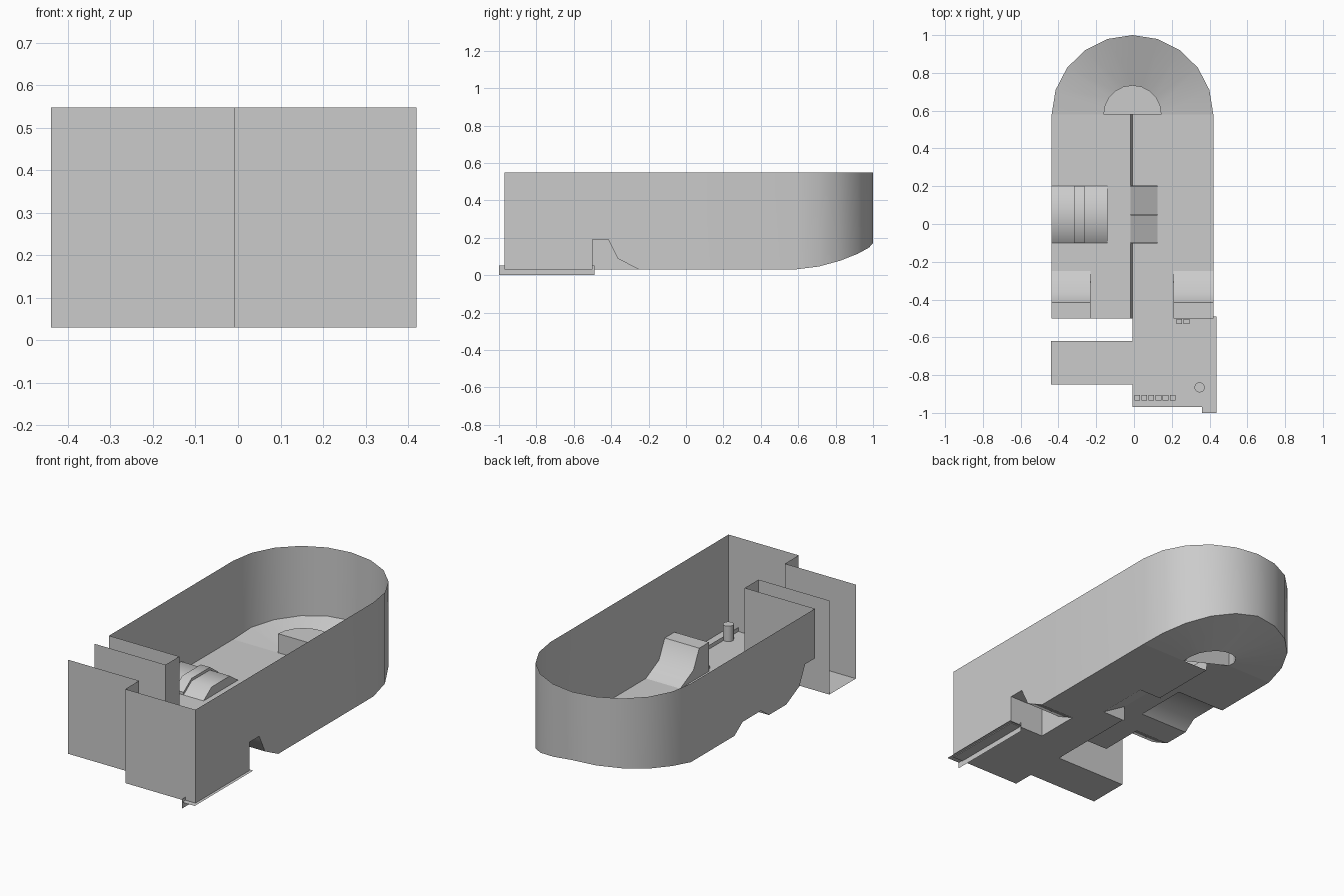
import bpy, bmesh, math

if "Cube" in bpy.data.objects:
    bpy.data.objects.remove(bpy.data.objects["Cube"])

FLOOR, TOP = 0.03, 0.548
HIGH = 0.115                      # level of the raised left lane
XL, XR, XM, SEAM = -0.436, 0.42, -0.008, -0.018
ARCH = [(-0.5, 0.19), (-0.415, 0.19), (-0.365, 0.088), (-0.25, FLOOR)]
HIGH_ARCH = [(y, z + HIGH - FLOOR) for y, z in ARCH]
HUMP = [(-0.1, HIGH), (-0.03, HIGH + 0.05), (0.13, HIGH + 0.05), (0.2, HIGH)]


def make(name, polys, dissolve=False, smooth=False):
    """Object from a list of polygons (each a list of points)."""
    bm = bmesh.new()
    for p in polys:
        bm.faces.new([bm.verts.new(v) for v in p])
    bmesh.ops.remove_doubles(bm, verts=bm.verts, dist=1e-4)
    if dissolve:
        bmesh.ops.dissolve_limit(bm, angle_limit=0.01, verts=bm.verts, edges=bm.edges)
    me = bpy.data.meshes.new(name)
    bm.to_mesh(me)
    bm.free()
    ob = bpy.data.objects.new(name, me)
    bpy.context.collection.objects.link(ob)
    if smooth:
        bpy.ops.object.select_all(action='DESELECT')
        ob.select_set(True)
        bpy.context.view_layer.objects.active = ob
        bpy.ops.object.shade_smooth_by_angle(angle=math.radians(38))
    return ob


def strip(profile, x0, x1):
    """Sheet following a (y, z) profile between two x positions."""
    return [[(x0, a[0], a[1]), (x1, a[0], a[1]), (x1, b[0], b[1]), (x0, b[0], b[1])]
            for a, b in zip(profile, profile[1:])]


def side(profile, x):
    return [[(x, y, z) for y, z in profile]]


def box(name, x0, x1, y0, y1, z0, z1):
    lo = [(x0, y0), (x1, y0), (x1, y1), (x0, y1)]
    polys = [[(x, y, z) for x, y in lo] for z in (z0, z1)]
    for a, b in zip(lo, lo[1:] + lo[:1]):
        polys.append([(*a, z0), (*b, z0), (*b, z1), (*a, z1)])
    return make(name, polys)


# ten-sided turn, climbing from the low lane to the high lane, banked outward
def arc(rx, ry, heights):
    return [(XM + rx * math.cos(math.pi * i / 10), 0.58 + ry * math.sin(math.pi * i / 10), z)
            for i, z in enumerate(heights)]


outer = arc(0.428, 0.42, [0.03, 0.046, 0.078, 0.115, 0.148, 0.172,
                          0.17, 0.163, 0.152, 0.138, HIGH])
inner = arc(0.154, 0.155, [FLOOR + (HIGH - FLOOR) * i / 10 for i in range(11)])

# outer wall, following the floor and ramps along its lower edge
path = [(-0.44, -0.85, FLOOR), (XM, -0.85, FLOOR), (XM, -0.97, FLOOR),
        (XR, -0.97, FLOOR), (XR, -0.5, FLOOR)]
path += [(XR, y, z) for y, z in ARCH] + outer
path += [(XL, y, z) for y, z in reversed(HUMP)]
path += [(XL, y, z) for y, z in reversed(HIGH_ARCH)]
path += [(-0.23, *HIGH_ARCH[0]), (-0.23, -0.5, HIGH), (XM, -0.5, HIGH),
         (XM, -0.5, FLOOR), (XM, -0.62, FLOOR), (-0.44, -0.62, FLOOR)]
make("outer_wall", [[a, b, (b[0], b[1], TOP), (a[0], a[1], TOP)]
                    for a, b in zip(path, path[1:]) if math.dist(a[:2], b[:2]) > 1e-4],
     smooth=True)


# flat floors, built as tiles with openings under the raised parts
def tiles(name, xs, ys, z, solid):
    polys = []
    for x0, x1 in zip(xs, xs[1:]):
        for y0, y1 in zip(ys, ys[1:]):
            if solid((x0 + x1) / 2, (y0 + y1) / 2):
                polys.append([(x0, y0, z), (x1, y0, z), (x1, y1, z), (x0, y1, z)])
    make(name, polys, True)


def low_solid(x, y):
    if y < -0.5:
        return x > XM or -0.85 < y < -0.62
    if x < XM or (y < -0.25 and x > 0.21):
        return False
    return not (-0.1 < y < 0.2 and x < 0.125)


tiles("low_lane", [-0.44, XM, 0.125, 0.21, XR],
      [-0.97, -0.85, -0.62, -0.5, -0.25, -0.1, 0.2, 0.58], FLOOR, low_solid)
tiles("high_lane", [XL, -0.23, -0.14, SEAM], [-0.5, -0.25, -0.1, 0.2, 0.58], HIGH,
      lambda x, y: not (y < -0.25 and x < -0.23) and not (-0.1 < y < 0.2 and x < -0.14))
make("banked_turn", [[inner[i], outer[i], outer[i + 1], inner[i + 1]] for i in range(10)],
     smooth=True)

# half-round block inside the turn
block = [[(x, y, 0.22) for x, y, z in inner]]
for a, b in zip(inner, inner[1:] + inner[:1]):
    block.append([a, b, (*b[:2], 0.22), (*a[:2], 0.22)])
make("half_round_block", block)

# wall between the two lanes
for n, (y0, y1) in enumerate(((-0.5, -0.1), (0.2, 0.58))):
    make(f"lane_divider_{n}", strip([(y0, HIGH), (y1, HIGH)], -0.024, SEAM)
         + [[(SEAM, y0, HIGH), (SEAM, y1, HIGH), (XM, y1, FLOOR), (XM, y0, FLOOR)]])

# slope joining the lanes, with end walls and a thin rib
make("lane_slope", [[(SEAM, -0.1, HIGH), (SEAM, 0.2, HIGH), (0.125, 0.2, FLOOR), (0.125, -0.1, FLOOR)]]
     + [[(SEAM, y, HIGH), (0.125, y, FLOOR), (SEAM, y, FLOOR)] for y in (-0.1, 0.2)])
for n, y in enumerate((-0.1, 0.05, 0.2)):
    make(f"slope_rib_{n}", [[(SEAM, y - 0.004, HIGH + 0.01), (0.125, y - 0.004, FLOOR + 0.01),
                             (0.125, y + 0.004, FLOOR + 0.01), (SEAM, y + 0.004, HIGH + 0.01)]])

# corner ramps beside the front
make("left_ramp", strip(HIGH_ARCH, XL, -0.23) + side(HIGH_ARCH + [(-0.5, HIGH)], -0.23),
     smooth=True)
foot = [(-0.5, FLOOR)]
make("right_ramp", strip(foot + ARCH, 0.21, XR) + side(ARCH + foot, 0.21), smooth=True)

# side hump with a raised strap
make("side_hump", strip(HUMP, XL, -0.14) + side(HUMP, -0.14), smooth=True)
strap = [(y, z + 0.015) for y, z in HUMP]
make("hump_strap", strip([HUMP[0]] + strap + [HUMP[-1]], -0.318, -0.262)
     + [[(x, *p), (x, *q), (x, *s), (x, *r)] for x in (-0.318, -0.262)
        for p, q, r, s in zip(HUMP, HUMP[1:], strap, strap[1:])], smooth=True)

# rail along the front right edge
make("edge_rail", [
    [(0.36, -1, 0), (0.36, -0.49, 0), (0.36, -0.49, 0.052), (0.36, -1, 0.052)],
    [(0.36, -1, 0.034), (0.436, -1, 0.034), (0.436, -0.49, 0.034), (0.36, -0.49, 0.034)]])

# floor studs and post
for i in range(6):
    x = 0.002 + 0.0375 * i
    box(f"front_stud_{i}", x, x + 0.03, -0.935, -0.905, FLOOR, 0.045)
for i in range(2):
    x = 0.225 + 0.0375 * i
    box(f"rear_stud_{i}", x, x + 0.03, -0.53, -0.502, FLOOR, 0.045)
bpy.ops.mesh.primitive_cylinder_add(vertices=16, radius=0.027, depth=0.085,
                                    location=(0.347, -0.865, 0.0725))
bpy.context.object.name = "post"
bpy.ops.object.shade_smooth_by_angle()
